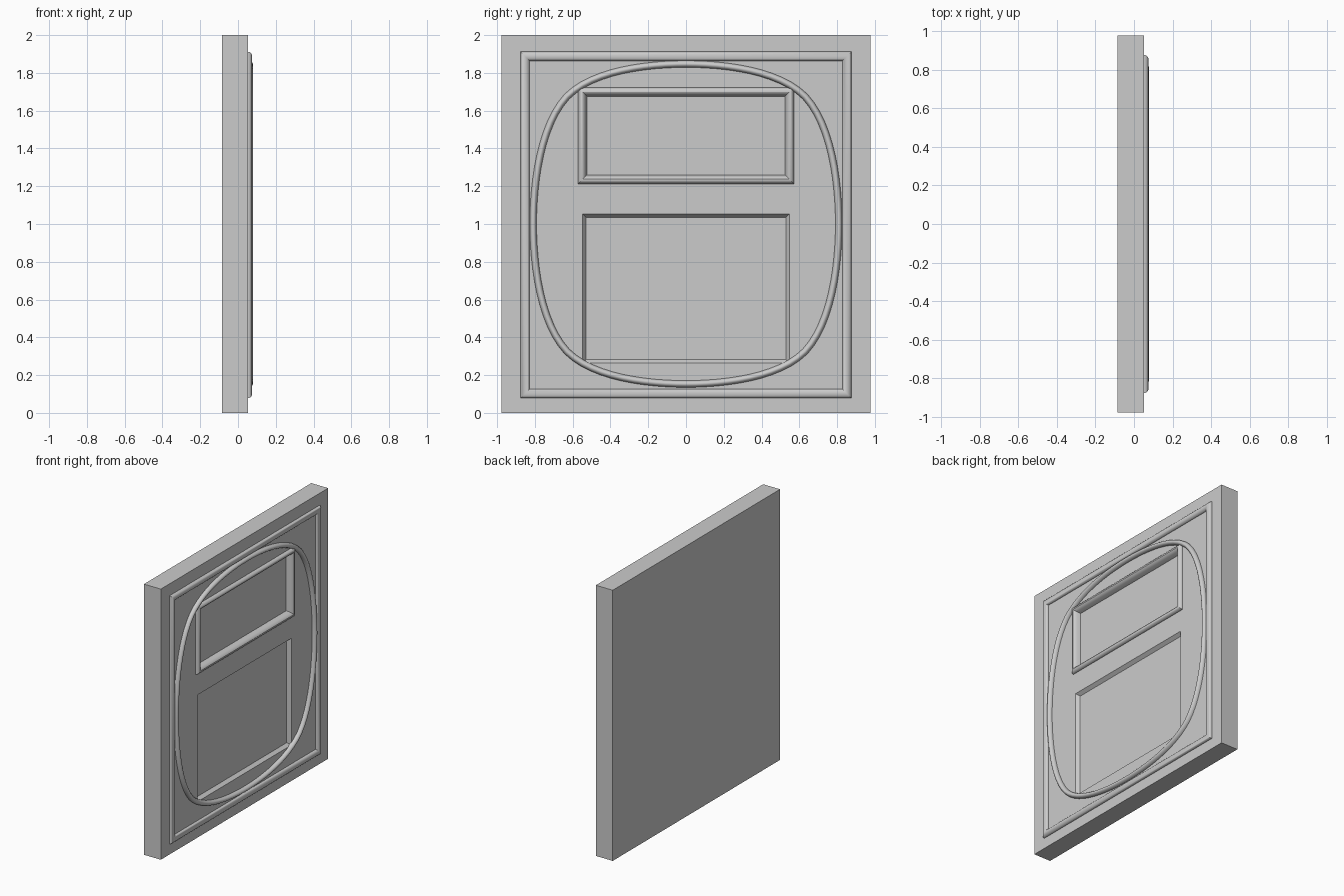
import bpy, bmesh, math
from mathutils import Vector
from mathutils.geometry import interpolate_bezier

if "Cube" in bpy.data.objects:
    bpy.data.objects.remove(bpy.data.objects["Cube"])

FACE = 0.053    # x of the door's front surface
BACK = -0.085


def finish(bm, name, smooth=False):
    bmesh.ops.recalc_face_normals(bm, faces=bm.faces[:])
    mesh = bpy.data.meshes.new(name)
    bm.to_mesh(mesh)
    bm.free()
    ob = bpy.data.objects.new(name, mesh)
    bpy.context.collection.objects.link(ob)
    if smooth:
        bpy.ops.object.select_all(action='DESELECT')
        ob.select_set(True)
        bpy.context.view_layer.objects.active = ob
        bpy.ops.object.shade_smooth_by_angle(angle=math.radians(35))
    return ob


def sweep(name, path, profile):
    """Run a closed profile (outward offset, x) round a closed y-z path with mitred corners."""
    bm = bmesh.new()
    rings, n = [], len(path)
    for i, p in enumerate(path):
        a = (p - path[i - 1]).normalized()
        b = (path[(i + 1) % n] - p).normalized()
        na, nb = Vector((a.y, -a.x)), Vector((b.y, -b.x))
        m = (na + nb) / (1 + na.dot(nb))
        rings.append([bm.verts.new((x, p.x + m.x * u, p.y + m.y * u)) for u, x in profile])
    k = len(profile)
    for i in range(n):
        r, s = rings[i], rings[(i + 1) % n]
        for j in range(k):
            bm.faces.new((r[j], s[j], s[(j + 1) % k], r[(j + 1) % k]))
    return finish(bm, name, True)


def half_round(w, h, steps=10):
    arc = [(w * math.cos(math.pi * i / steps), FACE + h * math.sin(math.pi * i / steps))
           for i in range(steps + 1)]
    return [(w, FACE - 0.005)] + arc + [(-w, FACE - 0.005)]


def rect(hy, z0, z1):
    return [Vector(p) for p in ((-hy, z0), (hy, z0), (hy, z1), (-hy, z1))]


# Door slab with two sunken panels
ys = [-0.977, -0.547, 0.547, 0.977]
zs = [0, 0.265, 1.054, 1.237, 1.698, 2]
bm = bmesh.new()
grid = [[bm.verts.new((BACK, y, z)) for y in ys] for z in zs]
for r in range(len(zs) - 1):
    for c in range(len(ys) - 1):
        bm.faces.new((grid[r][c], grid[r][c + 1], grid[r + 1][c + 1], grid[r + 1][c]))
ext = bmesh.ops.extrude_face_region(bm, geom=bm.faces[:], use_keep_orig=True)
bmesh.ops.translate(bm, vec=(FACE - BACK, 0, 0),
                    verts=[g for g in ext['geom'] if isinstance(g, bmesh.types.BMVert)])
bmesh.ops.recalc_face_normals(bm, faces=bm.faces[:])
panels = []
for f in bm.faces:
    c = f.calc_center_median()
    if c.x > FACE - 0.001 and abs(c.y) < 0.1 and (0.3 < c.z < 1.0 or 1.3 < c.z < 1.6):
        panels.append(f)
bmesh.ops.inset_individual(bm, faces=panels, thickness=0.026, depth=0)
for v in {v for f in panels for v in f.verts}:
    v.co.x = FACE - 0.025
finish(bm, "door_slab")

# Square border moulding
sweep("border_moulding", rect(0.852, 0.102, 1.888), half_round(0.024, 0.022))

# Moulding round the upper panel, running down into the recess
lip = [(0.024 * math.cos(math.pi / 2 * i / 5), FACE + 0.023 * math.sin(math.pi / 2 * i / 5))
       for i in range(6)]
lip = [(0.024, FACE - 0.005)] + lip + [(-0.006, 0.073), (-0.016, 0.055), (-0.024, 0.027), (-0.01, 0.027)]
sweep("upper_panel_moulding", rect(0.547, 1.237, 1.698), lip)

# Rounded-square ring: one quarter as two curve spans, mirrored to all four
A, B, CY, CZ = 0.809, 0.847, 0.63, 0.675
spans = [((A, 0), (A, 0.22), (CY + 0.14, CZ - 0.15), (CY, CZ)),
         ((CY, CZ), (CY - 0.14, CZ + 0.14), (0.2, B), (0, B))]
quarter = []
for s in spans:
    quarter += [p.to_2d() for p in interpolate_bezier(*[Vector((*q, 0)) for q in s], 13)][:-1]
top = Vector((0, B))
right_half = quarter + [top]
left_half = [Vector((-p.x, p.y)) for p in reversed(quarter)]
upper = right_half + left_half
loop = upper + [Vector((p.x, -p.y)) for p in reversed(upper[1:-1])]
sweep("oval_moulding", [p + Vector((0, 1.0)) for p in loop], half_round(0.018, 0.026))
